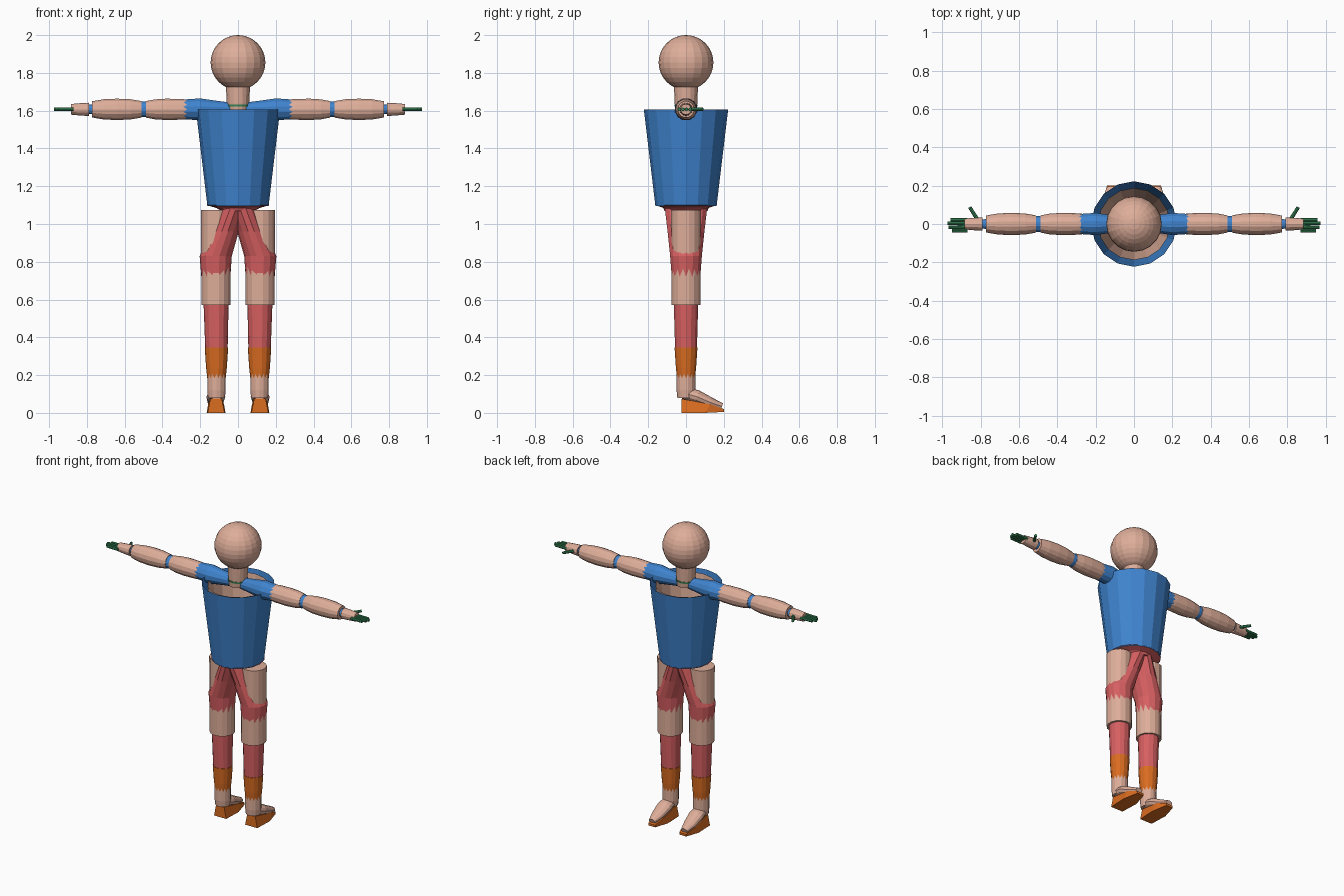
import bpy, bmesh, math
from mathutils import Vector

if "Cube" in bpy.data.objects:
    bpy.data.objects.remove(bpy.data.objects["Cube"])


def material(name, rgb):
    m = bpy.data.materials.new(name)
    m.diffuse_color = (*rgb, 1)
    m.use_nodes = True
    m.node_tree.nodes["Principled BSDF"].inputs["Base Color"].default_value = m.diffuse_color
    return m


SKIN = material("skin", (0.73, 0.42, 0.32))
BLUE = material("shirt blue", (0.05, 0.23, 0.62))
RED = material("trouser red", (0.68, 0.115, 0.12))
ORANGE = material("boot orange", (0.70, 0.15, 0.015))
GREEN = material("glove green", (0.04, 0.25, 0.10))


def tube(name, mat, rings, sides=14, axis=None, phase=0.0, caps=True):
    """Loft elliptical rings (centre, radius_u, radius_v); axis is the ring normal."""
    bm = bmesh.new()
    d = Vector(axis) if axis else Vector((0, 0, 1))
    d.normalize()
    u = Vector((1, 0, 0)) if abs(d.x) < 0.5 else Vector((0, 1, 0))
    u = (u - d * u.dot(d)).normalized()
    v = d.cross(u)
    loops = []
    for c, ru, rv in rings:
        loop = []
        for i in range(sides):
            a = 2 * math.pi * (i + phase) / sides
            loop.append(bm.verts.new(Vector(c) + u * ru * math.cos(a) + v * rv * math.sin(a)))
        loops.append(loop)
    for a, b in zip(loops, loops[1:]):
        for i in range(sides):
            j = (i + 1) % sides
            bm.faces.new((a[i], a[j], b[j], b[i]))
    if caps:
        bm.faces.new(loops[0])
        bm.faces.new(loops[-1])
    bmesh.ops.recalc_face_normals(bm, faces=bm.faces)
    return finish(name, mat, bm)


def finish(name, mat, bm):
    mesh = bpy.data.meshes.new(name)
    bm.to_mesh(mesh)
    bm.free()
    mesh.materials.append(mat)
    ob = bpy.data.objects.new(name, mesh)
    bpy.context.collection.objects.link(ob)
    return ob


def upright(name, mat, x, profile, **kw):
    return tube(name, mat, [((x, 0, z), r, r) for z, r in profile], **kw)


def along_x(name, mat, s, profile, z=1.607, y=0, **kw):
    return tube(name, mat, [((s * x, y, z), r, r) for x, r in profile], axis=(1, 0, 0), **kw)


# Head and neck
bm = bmesh.new()
bmesh.ops.create_uvsphere(bm, u_segments=20, v_segments=16, radius=0.145)
bmesh.ops.translate(bm, verts=bm.verts, vec=(0, 0, 1.855))
finish("head", SKIN, bm)
upright("neck", SKIN, 0, [(1.59, 0.055), (1.64, 0.06), (1.74, 0.064)], sides=16)
upright("neck_band", GREEN, 0, [(1.622, 0.061), (1.632, 0.062)], sides=16)

# Torso: open shirt over an open inner body
upright("shirt", BLUE, 0, [(1.095, 0.162), (1.605, 0.223)], sides=16, caps=False)
upright("inner_body", SKIN, 0, [(1.10, 0.135), (1.59, 0.188)], sides=16, caps=False)

# Waist flange
tube("waist", RED, [((0, 0, 1.10), 0.167, 0.163), ((0, 0, 1.085), 0.115, 0.12),
                    ((0, 0, 1.07), 0.09, 0.115)], sides=16)

for s, side in ((-1, "left"), (1, "right")):
    # Arm: blue sleeve running inside skin segments
    along_x(side + "_sleeve", BLUE, s, [(0.03, 0.036), (0.12, 0.048), (0.2, 0.06),
            (0.3, 0.053), (0.49, 0.043), (0.6, 0.04), (0.79, 0.025)], sides=12, phase=0.5)
    along_x(side + "_upper_arm", SKIN, s, [(0.23, 0.05), (0.3, 0.056), (0.38, 0.058),
            (0.44, 0.054), (0.487, 0.045)], sides=14)
    along_x(side + "_forearm", SKIN, s, [(0.512, 0.045), (0.57, 0.055), (0.64, 0.058),
            (0.71, 0.055), (0.773, 0.044)], sides=14)
    along_x(side + "_hand", SKIN, s, [(0.79, 0.035), (0.83, 0.033), (0.885, 0.028)], sides=12)

    # Fingers and thumb
    for i, tip in enumerate((0.958, 0.975, 0.968, 0.95)):
        along_x(f"{side}_finger_{i + 1}", GREEN, s, [(0.87, 0.01), (tip, 0.009)],
                y=0.022 - 0.019 * i, sides=8)
    a, b = Vector((s * 0.815, 0.02, 1.607)), Vector((s * 0.858, 0.088, 1.607))
    tube(side + "_thumb", GREEN, [(a, 0.01, 0.01), (b, 0.009, 0.009)], sides=8, axis=b - a)

    # Leg: red trouser running through the skin thigh
    tube(side + "_trouser", RED, [((s * 0.025, 0, 1.085), 0.068, 0.115),
         ((s * 0.07, 0, 0.96), 0.074, 0.1), ((s * 0.118, 0, 0.83), 0.085, 0.086),
         ((s * 0.116, 0, 0.57), 0.066, 0.066), ((s * 0.114, 0, 0.33), 0.059, 0.059)],
         sides=14)
    upright(side + "_thigh", SKIN, s * 0.117, [(0.57, 0.078), (1.075, 0.08)],
            sides=16, phase=0.5)
    # Boot shaft and ankle
    upright(side + "_boot", ORANGE, s * 0.114, [(0.345, 0.062), (0.24, 0.055), (0.14, 0.044)],
            sides=14)
    upright(side + "_ankle", SKIN, s * 0.114, [(0.08, 0.046), (0.12, 0.05), (0.25, 0.05)],
            sides=14, phase=0.5)
    # Foot, toes towards +y
    tube(side + "_foot", SKIN, [((s * 0.115, -0.01, 0.105), 0.04, 0.035),
         ((s * 0.117, 0.06, 0.085), 0.05, 0.035), ((s * 0.119, 0.13, 0.055), 0.042, 0.027),
         ((s * 0.12, 0.19, 0.034), 0.024, 0.018)], sides=12, axis=(0, 0.94, -0.34))
    # Sole wedge
    bm = bmesh.new()
    pts = [(dx * w + s * 0.116, y, z) for dx in (-1, 1)
           for y, z, w in ((-0.025, 0, 0.045), (-0.025, 0.075, 0.03),
                           (0.13, 0.045, 0.042), (0.2, 0.02, 0.025), (0.2, 0.005, 0.025),
                           (0.1, 0, 0.05))]
    for p in pts:
        bm.verts.new(p)
    bmesh.ops.convex_hull(bm, input=bm.verts)
    finish(side + "_sole", ORANGE, bm)
